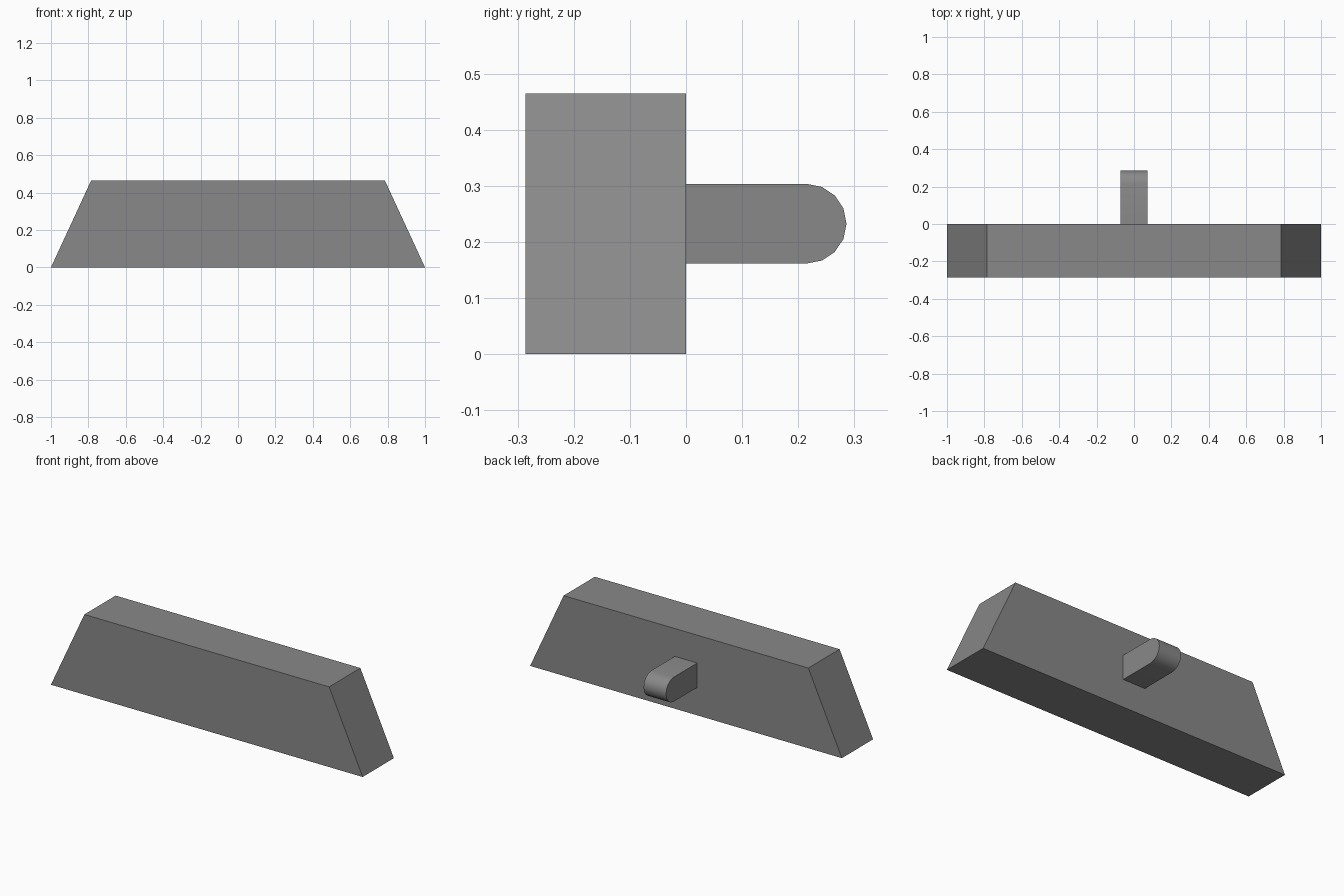
import bpy, bmesh, math
from mathutils import Vector

if "Cube" in bpy.data.objects:
    bpy.data.objects.remove(bpy.data.objects["Cube"])

# Dark grey shared by both parts
dark = bpy.data.materials.new("dark_grey")
dark.diffuse_color = (0.25, 0.25, 0.25, 1)
dark.use_nodes = True
dark.node_tree.nodes["Principled BSDF"].inputs["Base Color"].default_value = dark.diffuse_color


def prism(name, profile, offset):
    """Extrude a closed flat profile along an offset vector."""
    bm = bmesh.new()
    face = bm.faces.new([bm.verts.new(p) for p in profile])
    new = bmesh.ops.extrude_face_region(bm, geom=[face], use_keep_orig=True)
    moved = [v for v in new["geom"] if isinstance(v, bmesh.types.BMVert)]
    bmesh.ops.translate(bm, verts=moved, vec=Vector(offset))
    bmesh.ops.recalc_face_normals(bm, faces=bm.faces)
    mesh = bpy.data.meshes.new(name)
    bm.to_mesh(mesh)
    bm.free()
    mesh.materials.append(dark)
    obj = bpy.data.objects.new(name, mesh)
    bpy.context.collection.objects.link(obj)
    return obj


# Trapezoid block
DEPTH, HEIGHT = 0.286, 0.465
prism("wedge_block",
      [(-1, -DEPTH, 0), (1, -DEPTH, 0), (0.785, -DEPTH, HEIGHT), (-0.785, -DEPTH, HEIGHT)],
      (0, DEPTH, 0))

# Round-ended peg on the back
R, HALF_W, REACH, MID = 0.071, 0.072, 0.286, HEIGHT / 2
profile = [(-HALF_W, 0, MID + R), (-HALF_W, 0, MID - R)]
for i in range(9):
    a = -math.pi / 2 + math.pi * i / 8
    profile.append((-HALF_W, REACH - R + R * math.cos(a), MID + R * math.sin(a)))
peg = prism("back_peg", profile, (2 * HALF_W, 0, 0))

# Smooth the rounded end, keep the side edges sharp
bpy.ops.object.select_all(action='DESELECT')
peg.select_set(True)
bpy.context.view_layer.objects.active = peg
bpy.ops.object.shade_smooth_by_angle(angle=math.radians(30))
